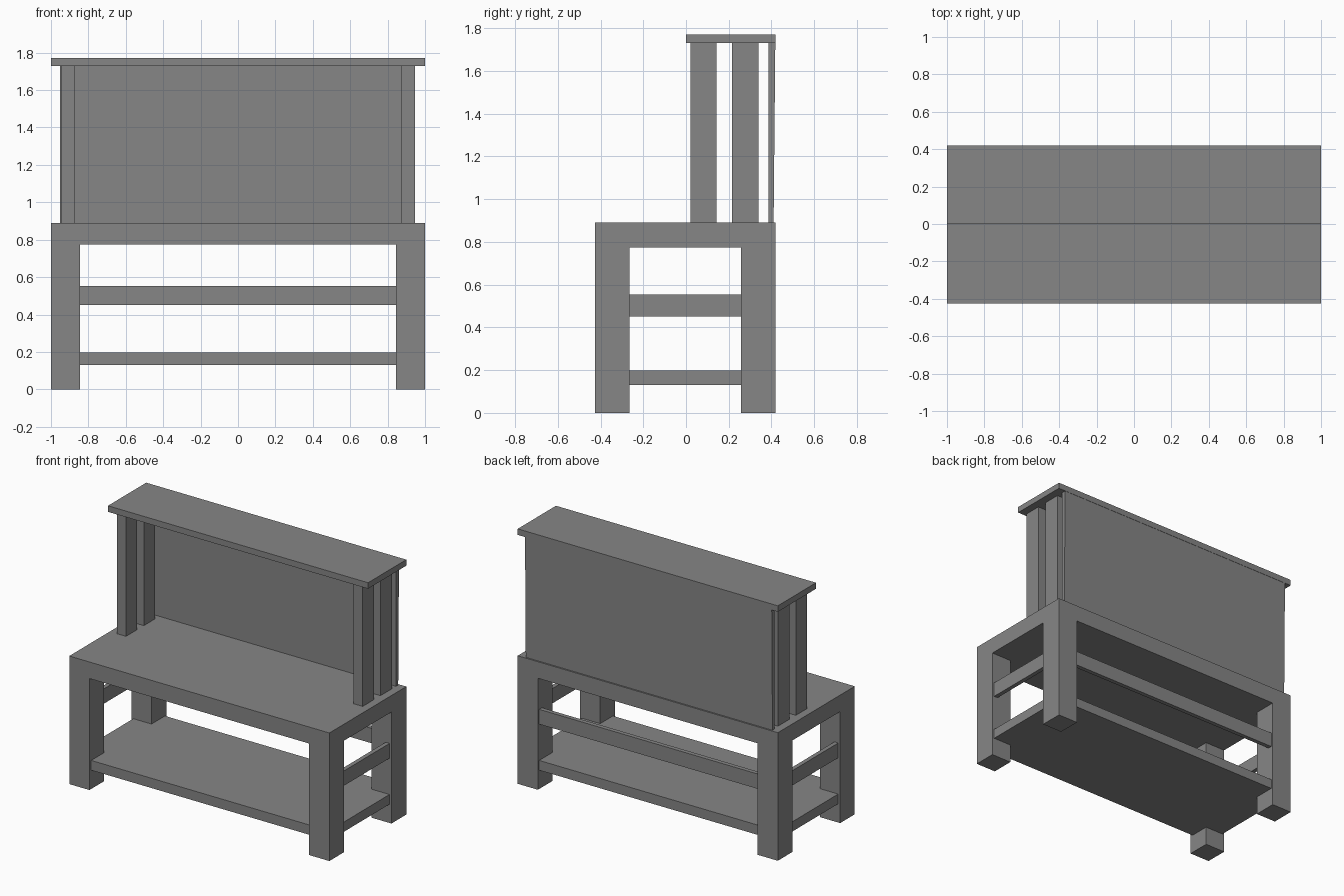
import bpy

cube = bpy.data.objects.get("Cube")
if cube:
    bpy.data.objects.remove(cube, do_unlink=True)

grey = bpy.data.materials.new("plain grey")
grey.use_nodes = True
COLOUR = (0.24, 0.24, 0.24, 1)
grey.diffuse_color = COLOUR
grey.node_tree.nodes["Principled BSDF"].inputs["Base Color"].default_value = COLOUR


def box(name, x, y, z):
    """Add a box spanning the given (low, high) ranges."""
    bpy.ops.mesh.primitive_cube_add(size=1)
    ob = bpy.context.object
    ob.name = name
    for v in ob.data.vertices:
        v.co = [r[0] if c < 0 else r[1] for c, r in zip(v.co, (x, y, z))]
    ob.data.materials.append(grey)
    return ob


def pair(name, x, y, z):
    """Add a box on the left (+x) and its mirror on the right."""
    box("left_" + name, x, y, z)
    box("right_" + name, (-x[1], -x[0]), y, z)


FRONT, BACK = -0.425, 0.42
TABLE_LOW, TABLE_TOP = 0.775, 0.89
SHELF_LOW, SHELF_TOP = 1.73, 1.772

# Thick worktop and square legs
box("worktop", (-1, 1), (FRONT, BACK), (TABLE_LOW, TABLE_TOP))
pair("front_leg", (0.845, 1), (FRONT, -0.265), (0, TABLE_LOW))
pair("back_leg", (0.845, 1), (0.257, BACK), (0, TABLE_LOW))

# Lower shelf, fitted around the legs
box("lower_shelf", (-0.985, 0.985), (-0.405, 0.405), (0.13, 0.198))

# Thin rails at the sides and back
RAIL = (0.45, 0.553)
pair("side_rail", (0.955, 0.985), (-0.27, 0.26), RAIL)
box("back_rail", (-0.85, 0.85), (0.375, 0.405), RAIL)

# Upright posts carrying the upper shelf
pair("front_post", (0.875, 0.945), (0.02, 0.143), (TABLE_TOP, SHELF_LOW))
pair("rear_post", (0.875, 0.945), (0.215, 0.34), (TABLE_TOP, SHELF_LOW))
box("upper_shelf", (-1, 1), (0, BACK), (SHELF_LOW, SHELF_TOP))

# Back panel, its rear face leaning slightly outward at the top
panel = box("back_panel", (-0.952, 0.945), (0.385, 0.41), (TABLE_TOP, SHELF_LOW))
for v in panel.data.vertices:
    if v.co.z > 1 and v.co.y > 0.4:
        v.co.y = 0.418
